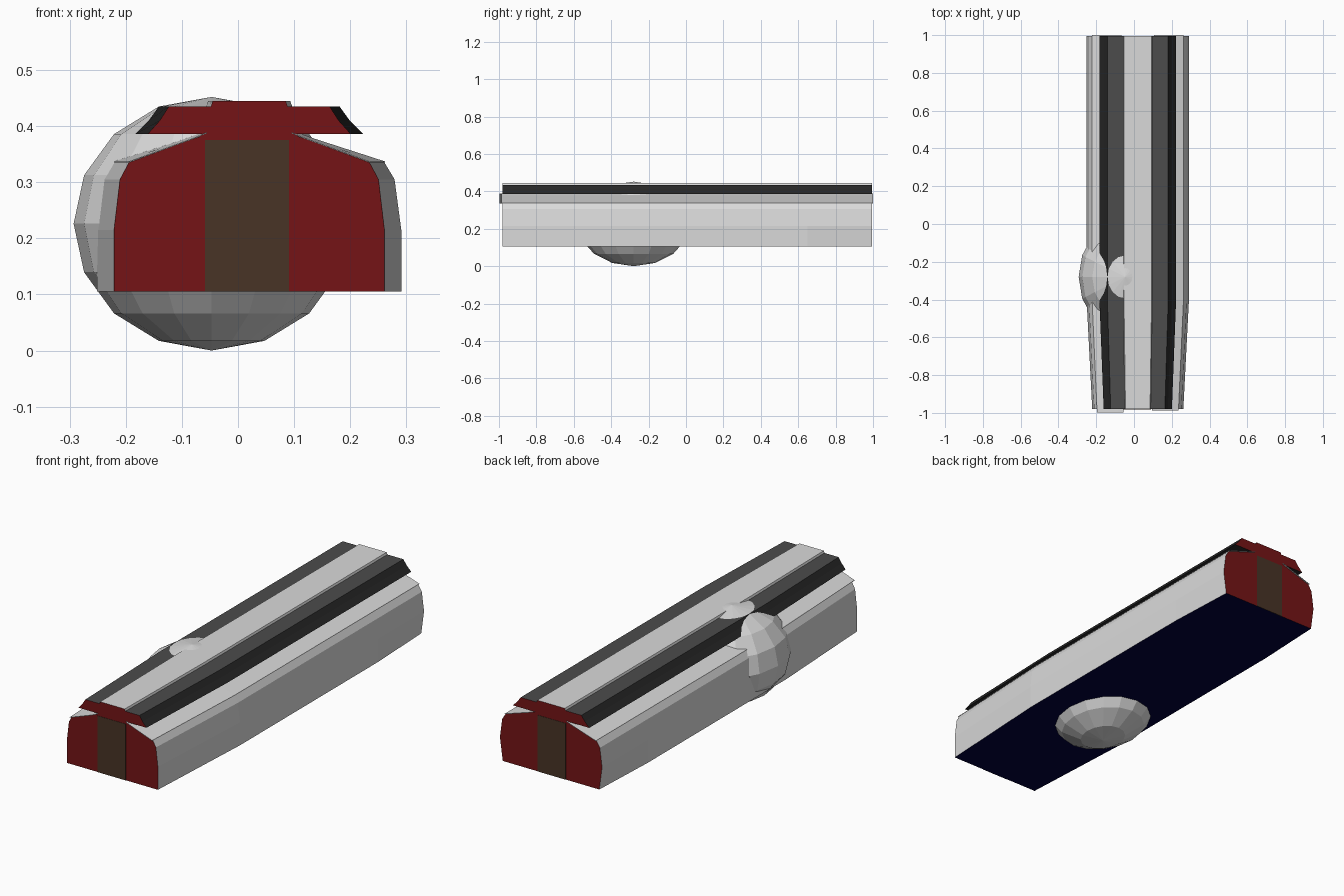
import bpy, bmesh
from mathutils import Matrix, Vector

if "Cube" in bpy.data.objects:
    bpy.data.objects.remove(bpy.data.objects["Cube"])

CX = 0.02            # centre line of the long body
Y0, Y1 = -0.98, 0.994


def mat(name, r, g, b):
    m = bpy.data.materials.new(name)
    m.diffuse_color = (r, g, b, 1)
    m.use_nodes = True
    m.node_tree.nodes["Principled BSDF"].inputs["Base Color"].default_value = m.diffuse_color
    return m


LIGHT = mat("light_grey", 0.70, 0.70, 0.70)
DARK = mat("dark_grey", 0.072, 0.072, 0.072)
BLACK = mat("near_black", 0.020, 0.020, 0.020)
RED = mat("dark_red", 0.178, 0.007, 0.008)
BROWN = mat("brown", 0.066, 0.034, 0.019)
NAVY = mat("navy", 0.0, 0.0, 0.045)


def finish(name, bm, mats, rule):
    bmesh.ops.recalc_face_normals(bm, faces=bm.faces)
    bm.normal_update()
    for f in bm.faces:
        f.material_index = rule(f)
    me = bpy.data.meshes.new(name)
    bm.to_mesh(me)
    bm.free()
    for m in mats:
        me.materials.append(m)
    ob = bpy.data.objects.new(name, me)
    bpy.context.collection.objects.link(ob)
    return ob


def loft(name, profile, mats, rule, y0=Y0, y1=Y1, tuck=0.0):
    """Sweep an x,z outline along y, narrowing towards the front."""
    bm = bmesh.new()
    rings = []
    for y, s, t in ((y0, 0.89, 0), (-0.4, 1, 0), (0.65, 1, 0), (y1, 1, tuck)):
        ring = []
        for x, z in profile:
            if z < 0.11:                       # low edge tucks in at the rear
                x -= t if x > 0 else -t
            ring.append(bm.verts.new((CX + x * s, y, z)))
        rings.append(ring)
    n = len(profile)
    for a, b in zip(rings, rings[1:]):
        for i in range(n):
            j = (i + 1) % n
            bm.faces.new((a[i], a[j], b[j], b[i]))
    bm.faces.new(rings[0])
    bm.faces.new(rings[-1])
    return finish(name, bm, mats, rule)


def mirrored(half):
    return half + [(-x, z) for x, z in reversed(half)]


def is_end(f):
    return abs(f.normal.y) > 0.9


# main body: light sides, red ends, navy underside
loft("body",
     mirrored([(.271, .105), (.271, .215), (.259, .305), (.241, .335),
               (.10, .381), (.085, .388)]),
     [LIGHT, RED, NAVY],
     lambda f: 1 if is_end(f) else 2 if f.normal.z < -0.9 else 0, tuck=0.015)

# roof slab: dark flat top, blacker sloping edges, red ends
loft("roof_slab",
     mirrored([(.203, .386), (.179, .41), (.161, .435)]),
     [DARK, RED, BLACK],
     lambda f: 1 if is_end(f) else 0 if f.normal.z > 0.9 else 2)

# raised light strip along the roof
loft("roof_strip", mirrored([(.077, .434), (.073, .445)]), [LIGHT, RED],
     lambda f: 1 if is_end(f) else 0)

# thin shoulder sheets between body and roof
for side, label, front in ((-1, "left", -0.998), (1, "right", -0.987)):
    pts = [(.085, .387), (.115, .376), (.242, .335), (.242, .337),
           (.115, .378), (.085, .389)]
    loft(label + "_shoulder_sheet", [(side * x, z) for x, z in pts],
         [LIGHT], lambda f: 0, y0=front, y1=1.0)

# brown panels on both ends
for label, y in (("front", Y0), ("rear", Y1)):
    bm = bmesh.new()
    bmesh.ops.create_cube(bm, size=1, matrix=Matrix.LocRotScale(
        Vector((CX - .004, y, .24)), None, Vector((.15, .003, .27))))
    finish(label + "_end_panel", bm, [BROWN], lambda f: 0)

# faceted ball pushed through the left side and underside
bm = bmesh.new()
bmesh.ops.create_uvsphere(bm, u_segments=16, v_segments=8, radius=1,
                          matrix=Matrix.LocRotScale(
                              Vector((-.047, -.28, .226)), None,
                              Vector((.246, .30, .226))))
finish("ball", bm, [LIGHT], lambda f: 0)
